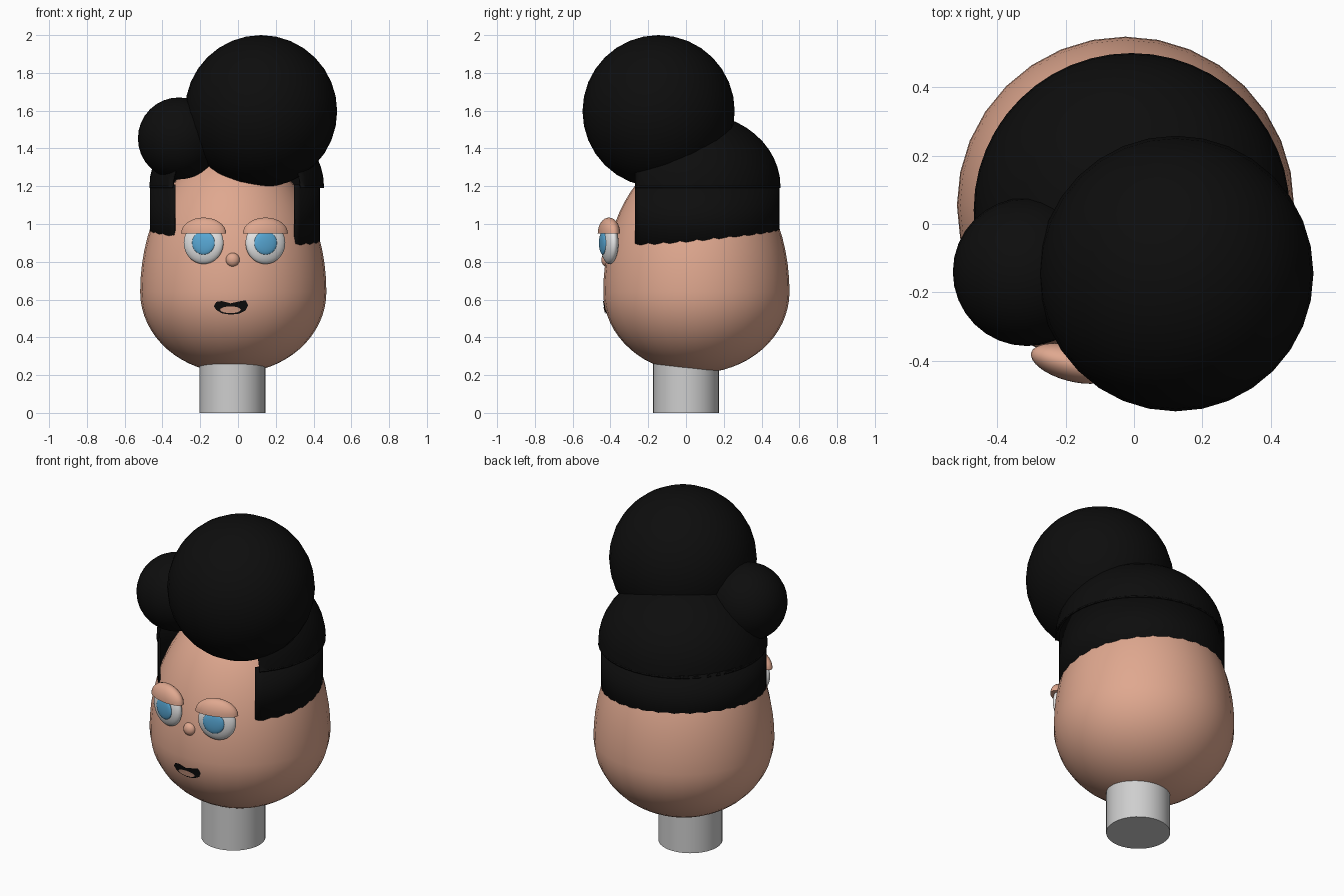
import bpy, bmesh, math
from mathutils import Matrix, Vector

if "Cube" in bpy.data.objects:
    bpy.data.objects.remove(bpy.data.objects["Cube"], do_unlink=True)


def material(name, rgb):
    m = bpy.data.materials.new(name)
    m.use_nodes = True
    colour = (*rgb, 1)
    m.diffuse_color = colour
    m.node_tree.nodes["Principled BSDF"].inputs["Base Color"].default_value = colour
    return m


SKIN = material("skin", (0.74, 0.39, 0.275))
HAIR = material("black", (0.004, 0.004, 0.004))
WHITE = material("eye white", (0.8, 0.8, 0.8))
BLUE = material("iris blue", (0.1, 0.4, 0.68))
GREY = material("neck grey", (0.62, 0.62, 0.62))


def finish(bm, name, mat, smooth=True):
    bmesh.ops.recalc_face_normals(bm, faces=bm.faces)
    mesh = bpy.data.meshes.new(name)
    bm.to_mesh(mesh)
    bm.free()
    mesh.materials.append(mat)
    ob = bpy.data.objects.new(name, mesh)
    bpy.context.collection.objects.link(ob)
    if smooth:
        bpy.ops.object.select_all(action='DESELECT')
        ob.select_set(True)
        bpy.context.view_layer.objects.active = ob
        bpy.ops.object.shade_smooth_by_angle(angle=math.radians(40))
    return ob


def sphere_mesh(segments=32, rings=16):
    bm = bmesh.new()
    bmesh.ops.create_uvsphere(bm, u_segments=segments, v_segments=rings, radius=1)
    return bm


def cut(bm, point, normal, cap=False):
    """Remove everything on the side the normal points to."""
    geom = bm.verts[:] + bm.edges[:] + bm.faces[:]
    result = bmesh.ops.bisect_plane(bm, geom=geom, plane_co=point, plane_no=normal,
                                    clear_outer=True)
    if cap:
        edges = [e for e in result["geom_cut"] if isinstance(e, bmesh.types.BMEdge)]
        bmesh.ops.contextual_create(bm, geom=edges)


def place(bm, centre, radii, yaw=0):
    bm.transform(Matrix.Translation(centre) @ Matrix.Rotation(yaw, 4, 'Z')
                 @ Matrix.Diagonal((*radii, 1)))


def ball(name, mat, centre, radii, yaw=0):
    bm = sphere_mesh()
    place(bm, centre, radii, yaw)
    return finish(bm, name, mat)


# Egg-shaped head: short lower half, tall upper half
HX, HY, HZ, HR = -0.025, 0.055, 0.64, 0.493
UP, DOWN = 0.75, 0.43
bm = sphere_mesh(32, 32)
for v in bm.verts:
    v.co = (HX + HR * v.co.x, HY + HR * v.co.y,
            HZ + v.co.z * (UP if v.co.z > 0 else DOWN))
finish(bm, "head", SKIN)


def face_y(x, z):
    """Front surface of the head at x, z."""
    h = (z - HZ) / (UP if z > HZ else DOWN)
    return HY - math.sqrt(HR * HR * (1 - h * h) - (x - HX) ** 2)


# Neck
bm = bmesh.new()
bmesh.ops.create_cone(bm, cap_ends=True, segments=32, radius1=0.175, radius2=0.175,
                      depth=0.35, matrix=Matrix.Translation((-0.03, 0, 0.175)))
finish(bm, "neck", GREY)

# Hair: open-fronted band and dome around the skull
FRONT = -0.27
bm = bmesh.new()
bmesh.ops.create_cone(bm, cap_ends=False, segments=64, radius1=0.45, radius2=0.45,
                      depth=0.36, matrix=Matrix.Translation((-0.017, 0.045, 1.03)))
cut(bm, (0, FRONT, 0), (0, -1, 0))
band = finish(bm, "hair_band", HAIR)

bm = sphere_mesh(48, 24)
cut(bm, (0, 0, 0), (0, 0, -1))
place(bm, (-0.007, 0.04, 1.2), (0.462, 0.46, 0.39))
cut(bm, (0, FRONT, 0), (0, -1, 0))
dome = finish(bm, "hair_dome", HAIR)

for ob in (band, dome):
    mod = ob.modifiers.new("thickness", 'SOLIDIFY')
    mod.thickness = 0.01
    mod.offset = -1

# Hair buns
ball("large_bun", HAIR, (0.122, -0.145, 1.597), (0.403,) * 3)
ball("small_bun", HAIR, (-0.313, -0.14, 1.453), (0.217,) * 3)

# Eyes, turned slightly outward
for side, x in (("right", -0.182), ("left", 0.145)):
    sign = 1 if x > 0 else -1
    yaw = sign * math.radians(15)
    centre = Vector((x, -0.405, 0.9))
    ball(side + "_eye", WHITE, centre, (0.109, 0.04, 0.112), yaw)
    offset = Matrix.Rotation(yaw, 3, 'Z') @ Vector((-sign * 0.008, -0.034, 0))
    ball(side + "_iris", BLUE, centre + offset, (0.062, 0.014, 0.062), yaw)
    bm = sphere_mesh()
    cut(bm, (0, 0, 0), (0, 0, -1), cap=True)
    place(bm, (x, -0.408, 0.95), (0.123, 0.052, 0.084), yaw)
    finish(bm, side + "_eyelid", SKIN)

# Nose
ball("nose", SKIN, (-0.028, -0.418, 0.81), (0.037, 0.03, 0.037))


def face_plate(name, mat, outline, centre, lift):
    """Thin fan of faces that follows the front of the head."""
    bm = bmesh.new()
    hub, *rim = [bm.verts.new((x, face_y(x, z) - lift, z)) for x, z in [centre] + outline]
    for a, b in zip(rim, rim[1:] + rim[:1]):
        bm.faces.new((hub, a, b))
    if sum(f.normal.y for f in bm.faces) > 0:
        bmesh.ops.reverse_faces(bm, faces=bm.faces)
    finish(bm, name, mat, smooth=False)


# Mouth opening and tongue
mouth = [(-0.128, 0.565), (-0.115, 0.588), (-0.085, 0.592), (-0.04, 0.58), (0.015, 0.592),
         (0.04, 0.596), (0.053, 0.57), (0.04, 0.542), (0.005, 0.525), (-0.04, 0.52),
         (-0.085, 0.527), (-0.115, 0.545)]
face_plate("mouth", HAIR, mouth, (-0.04, 0.555), 0.005)
tongue = [(-0.04 + 0.055 * math.cos(t * math.tau / 16),
           0.546 + 0.018 * math.sin(t * math.tau / 16)) for t in range(16)]
face_plate("tongue", SKIN, tongue, (-0.04, 0.546), 0.008)
